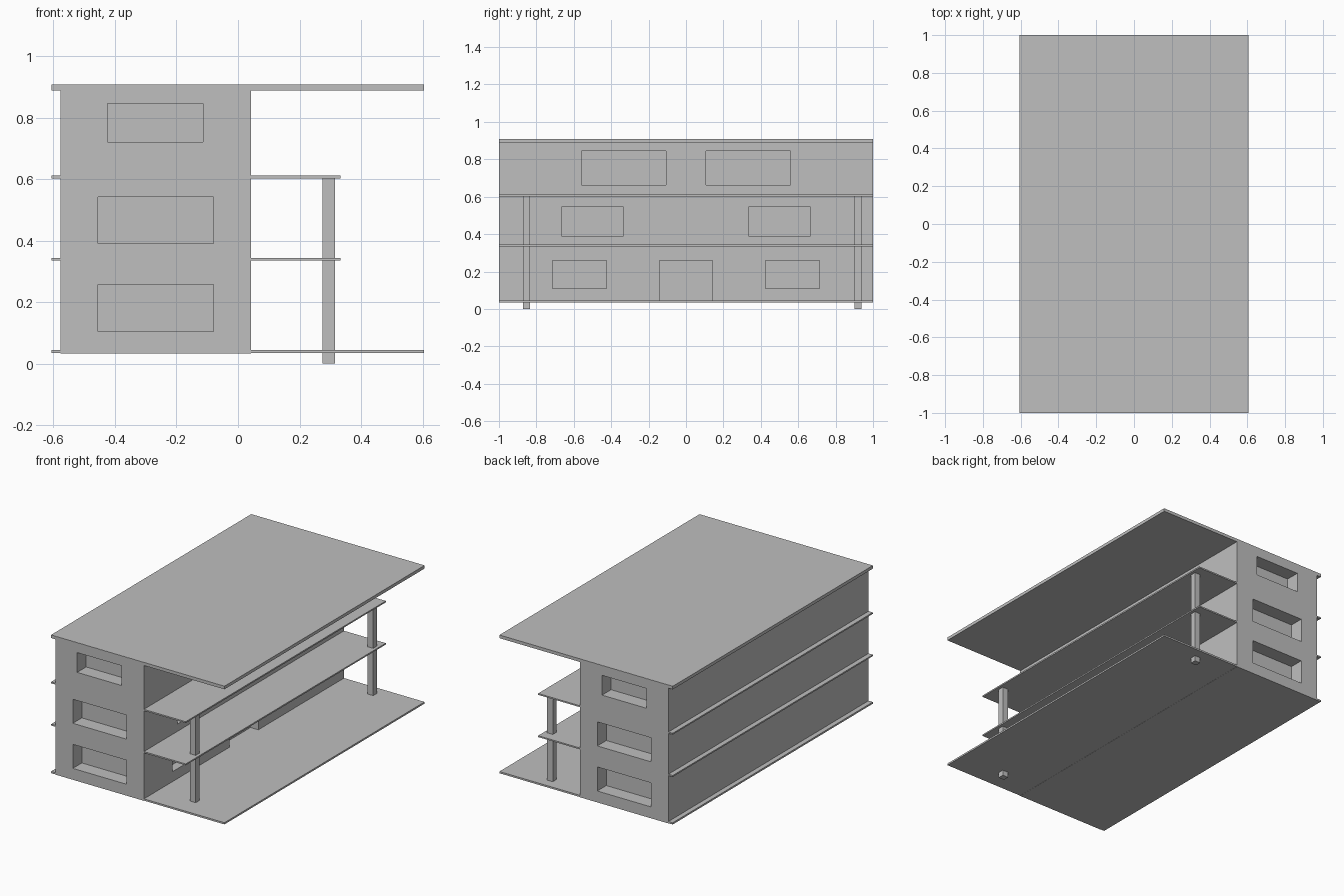
import bpy
import bmesh

cube = bpy.data.objects.get("Cube")
if cube:
    bpy.data.objects.remove(cube, do_unlink=True)

# Single grey for the whole building
grey = bpy.data.materials.new("plain grey")
grey.use_nodes = True
colour = (0.52, 0.52, 0.52, 1)
grey.diffuse_color = colour
for node in grey.node_tree.nodes:
    if node.type == 'BSDF_PRINCIPLED':
        node.inputs["Base Color"].default_value = colour


def boxes(name, ranges):
    """One object made of boxes, each given as x, y and z ranges."""
    bm = bmesh.new()
    for axes in ranges:
        made = bmesh.ops.create_cube(bm, size=1)
        for v in made["verts"]:
            v.co = [lo + (c + 0.5) * (hi - lo) for c, (lo, hi) in zip(v.co, axes)]
    mesh = bpy.data.meshes.new(name)
    bm.to_mesh(mesh)
    bm.free()
    mesh.materials.append(grey)
    obj = bpy.data.objects.new(name, mesh)
    bpy.context.collection.objects.link(obj)
    return obj


WALL_LEFT, WALL_RIGHT = 0.042, -0.577
END_DEPTH, SIDE_DEPTH = 0.09, 0.055

# Main block
block = boxes("main_block", [((WALL_RIGHT, WALL_LEFT), (-1, 1), (0.033, 0.907))])

# Recessed windows on both ends, one per storey
recesses = []
for x, z in [((-0.455, -0.08), (0.105, 0.257)),
             ((-0.455, -0.08), (0.39, 0.542)),
             ((-0.425, -0.113), (0.72, 0.845))]:
    recesses.append((x, (-1.1, -1 + END_DEPTH), z))
    recesses.append((x, (1 - END_DEPTH, 1.1), z))

# Recessed windows in mirrored pairs on the balcony side, and the door
side = (WALL_LEFT - SIDE_DEPTH, WALL_LEFT + 0.1)
for near, far, z in [(0.425, 0.713, (0.108, 0.26)),
                     (0.333, 0.665, (0.39, 0.545)),
                     (0.108, 0.56, (0.663, 0.843))]:
    recesses.append((side, (near, far), z))
    recesses.append((side, (-far, -near), z))
recesses.append((side, (-0.143, 0.143), (0.04, 0.26)))

cutter = boxes("recess_cutter", recesses)
cutter.hide_render = True
cut = block.modifiers.new("recesses", 'BOOLEAN')
cut.operation = 'DIFFERENCE'
cut.solver = 'EXACT'
cut.object = cutter
bpy.context.view_layer.objects.active = block
bpy.ops.object.modifier_apply(modifier=cut.name)
bpy.data.objects.remove(cutter, do_unlink=True)

# Floor slabs and roof
for name, reach, z in [("ground_slab", 0.605, (0.034, 0.045)),
                       ("first_balcony_slab", 0.334, (0.335, 0.344)),
                       ("second_balcony_slab", 0.334, (0.602, 0.611)),
                       ("roof", 0.605, (0.888, 0.908))]:
    boxes(name, [((-0.607, reach), (-0.9995, 0.9995), z)])

# Square columns carrying the balconies
for name, y in [("front_column", -0.853), ("back_column", 0.919)]:
    boxes(name, [((0.275, 0.315), (y - 0.019, y + 0.019), (0, 0.603))])
